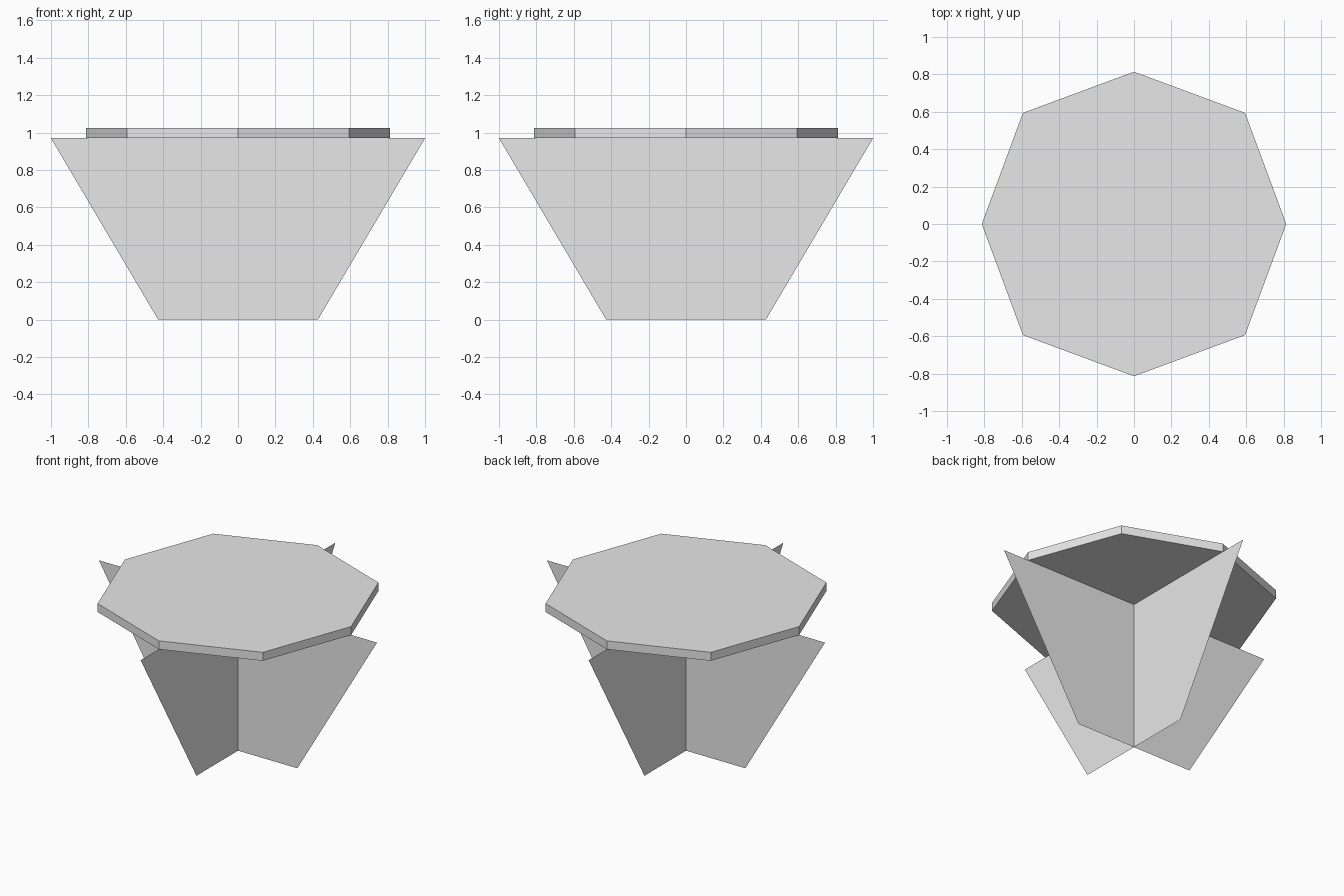
import bpy
import math

cube = bpy.data.objects.get("Cube")
if cube:
    bpy.data.objects.remove(cube, do_unlink=True)

grey = bpy.data.materials.new("light grey")
grey.use_nodes = True
colour = (0.8, 0.8, 0.8, 1)
grey.diffuse_color = colour
grey.node_tree.nodes["Principled BSDF"].inputs["Base Color"].default_value = colour

TOP, BOTTOM = 1.025, 0.97


def add_part(name, verts, faces):
    mesh = bpy.data.meshes.new(name)
    mesh.from_pydata(verts, [], faces)
    mesh.materials.append(grey)
    obj = bpy.data.objects.new(name, mesh)
    bpy.context.collection.objects.link(obj)
    return obj


# Octagonal table top, corners on the axes slightly closer in than the diagonals
ring = []
for i in range(8):
    angle = i * math.pi / 4
    radius = 0.84 if i % 2 else 0.814
    ring.append((radius * math.cos(angle), radius * math.sin(angle)))
verts = [(x, y, z) for z in (BOTTOM, TOP) for x, y in ring]
sides = [(i, (i + 1) % 8, (i + 1) % 8 + 8, i + 8) for i in range(8)]
add_part("table_top", verts, [tuple(range(7, -1, -1)), tuple(range(8, 16))] + sides)

# Two crossed paper-thin tapered panels form the base
profile = [(-0.427, 0), (0.427, 0), (1, BOTTOM), (-1, BOTTOM)]
for name, turn in (("base_panel_across", 0), ("base_panel_deep", math.pi / 2)):
    panel = add_part(name, [(x, 0, z) for x, z in profile], [(0, 1, 2, 3)])
    panel.rotation_euler.z = turn
